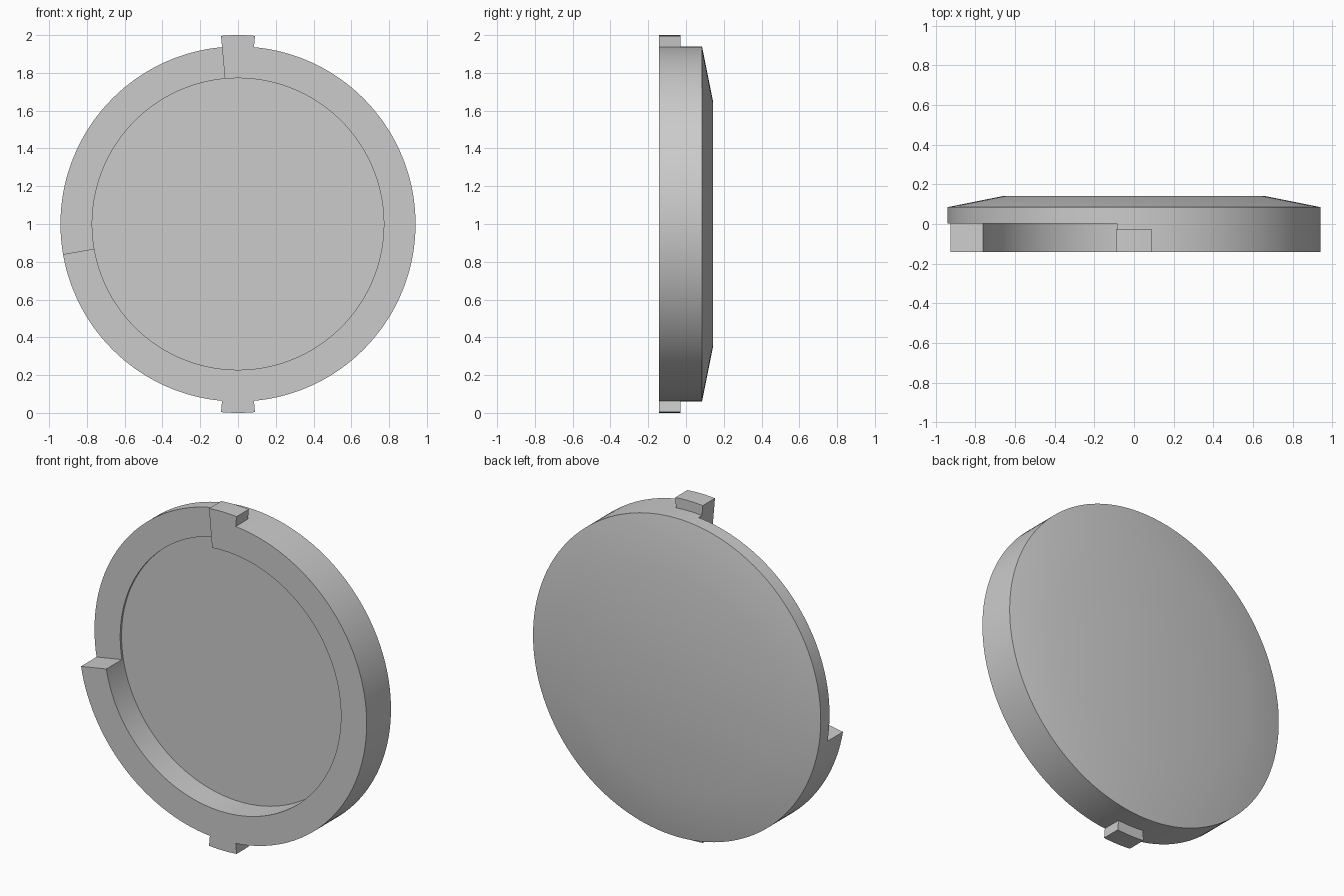
import bpy, bmesh, math
from mathutils import Vector

if "Cube" in bpy.data.objects:
    bpy.data.objects.remove(bpy.data.objects["Cube"], do_unlink=True)

FRONT, BACK = -0.142, 0.142
RIM, BORE = 0.94, 0.772
STEP, FLOOR = 0.003, 0.016
TAB_HALF = 5.16

grey = bpy.data.materials.new("plain_grey")
grey.diffuse_color = (0.6, 0.6, 0.6, 1)
grey.use_nodes = True
grey.node_tree.nodes["Principled BSDF"].inputs["Base Color"].default_value = (0.6, 0.6, 0.6, 1)


def point(radius, y, degrees):
    a = math.radians(degrees)
    return Vector((radius * math.cos(a), y, 1 + radius * math.sin(a)))


def revolve(name, profile, start, end, steps):
    """Sweep a (radius, y) profile about the disc axis, capping open ends."""
    bm = bmesh.new()
    full = end - start >= 360
    count = steps if full else steps + 1
    rings = [[bm.verts.new(point(r, y, start + (end - start) * i / steps))
              for r, y in profile] for i in range(count)]
    n = len(profile)
    for i in range(steps):
        a, b = rings[i], rings[(i + 1) % count]
        # a full sweep leaves its first and last points open for disc caps
        for j in range(n - 1 if full else n):
            k = (j + 1) % n
            bm.faces.new((a[j], a[k], b[k], b[j]))
    if full:
        bm.faces.new([ring[0] for ring in rings])
        bm.faces.new([ring[-1] for ring in rings])
    else:
        bm.faces.new(rings[0])
        bm.faces.new(rings[-1])
    bmesh.ops.recalc_face_normals(bm, faces=bm.faces)
    mesh = bpy.data.meshes.new(name)
    bm.to_mesh(mesh)
    bm.free()
    mesh.materials.append(grey)
    obj = bpy.data.objects.new(name, mesh)
    bpy.context.collection.objects.link(obj)
    return obj


def block(r0, r1, y0, y1):
    return [(r0, y0), (r1, y0), (r1, y1), (r0, y1)]


def activate(obj):
    bpy.ops.object.select_all(action="DESELECT")
    obj.select_set(True)
    bpy.context.view_layer.objects.active = obj


# Dished cap: recess floor, bore, front rim, outer wall, bevelled back
cap = revolve("cap_body", [(BORE, FLOOR), (BORE, FRONT), (RIM, FRONT),
                           (RIM, 0.085), (0.655, BACK)], 0, 360, 144)

# Lowered section of the rim
cutter = revolve("rim_gap_cutter", block(0.7, 1.1, -0.3, STEP),
                 90 + TAB_HALF, 189.8, 36)
cutter.hide_render = True
cut = cap.modifiers.new("rim_gap", "BOOLEAN")
cut.operation = "DIFFERENCE"
cut.solver = "EXACT"
cut.object = cutter
activate(cap)
bpy.ops.object.modifier_apply(modifier=cut.name)
bpy.data.objects.remove(cutter, do_unlink=True)

# Locking tabs on the top and bottom of the rim
parts = [cap]
for name, angle in (("top_tab", 90), ("bottom_tab", 270)):
    parts.append(revolve(name, block(0.935, 1.0, FRONT, -0.028),
                         angle - TAB_HALF, angle + TAB_HALF, 6))

for part in parts:
    activate(part)
    bpy.ops.object.shade_smooth_by_angle(angle=math.radians(30))
